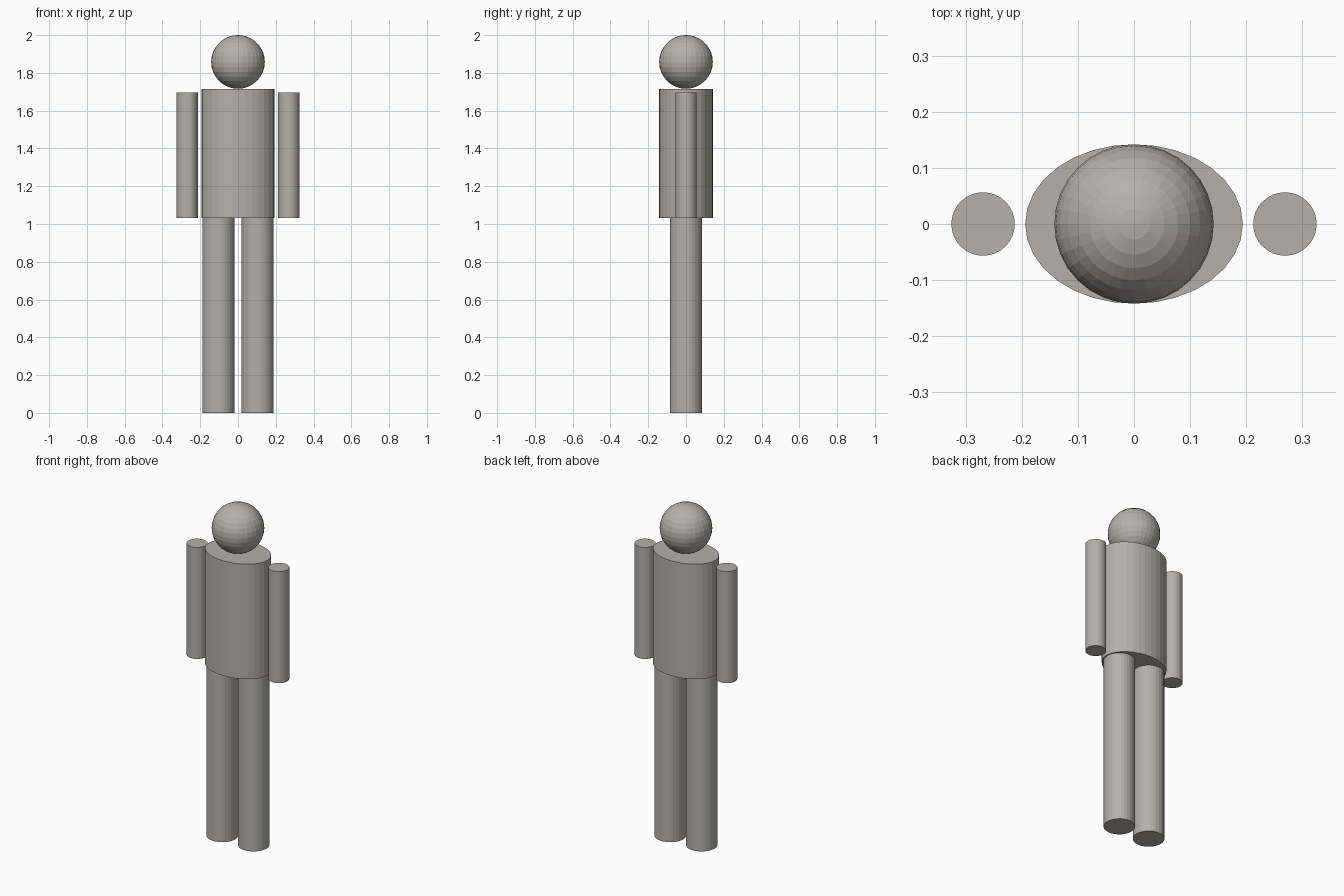
import bpy

if "Cube" in bpy.data.objects:
    bpy.data.objects.remove(bpy.data.objects["Cube"])

grey = bpy.data.materials.new("warm_grey")
grey.diffuse_color = (0.46, 0.44, 0.41, 1)
grey.use_nodes = True
grey.node_tree.nodes["Principled BSDF"].inputs["Base Color"].default_value = grey.diffuse_color


def finish(name):
    obj = bpy.context.object
    obj.name = name
    obj.data.materials.append(grey)
    return obj


def column(name, x, rx, ry, bottom, top):
    """Upright faceted cylinder with an elliptical section."""
    bpy.ops.mesh.primitive_cylinder_add(
        vertices=32, radius=1, depth=1, location=(x, 0, (bottom + top) / 2))
    bpy.context.object.scale = (rx, ry, top - bottom)
    return finish(name)


# Head
bpy.ops.mesh.primitive_uv_sphere_add(
    segments=32, ring_count=16, radius=0.142, location=(0, 0, 1.858))
finish("head")

# Torso
column("torso", 0, 0.194, 0.142, 1.032, 1.716)

# Arms and legs
for side, s in (("left", 1), ("right", -1)):
    column(side + "_arm", s * 0.269, 0.0565, 0.0565, 1.032, 1.695)
    column(side + "_leg", s * 0.103, 0.085, 0.085, 0, 1.032)
